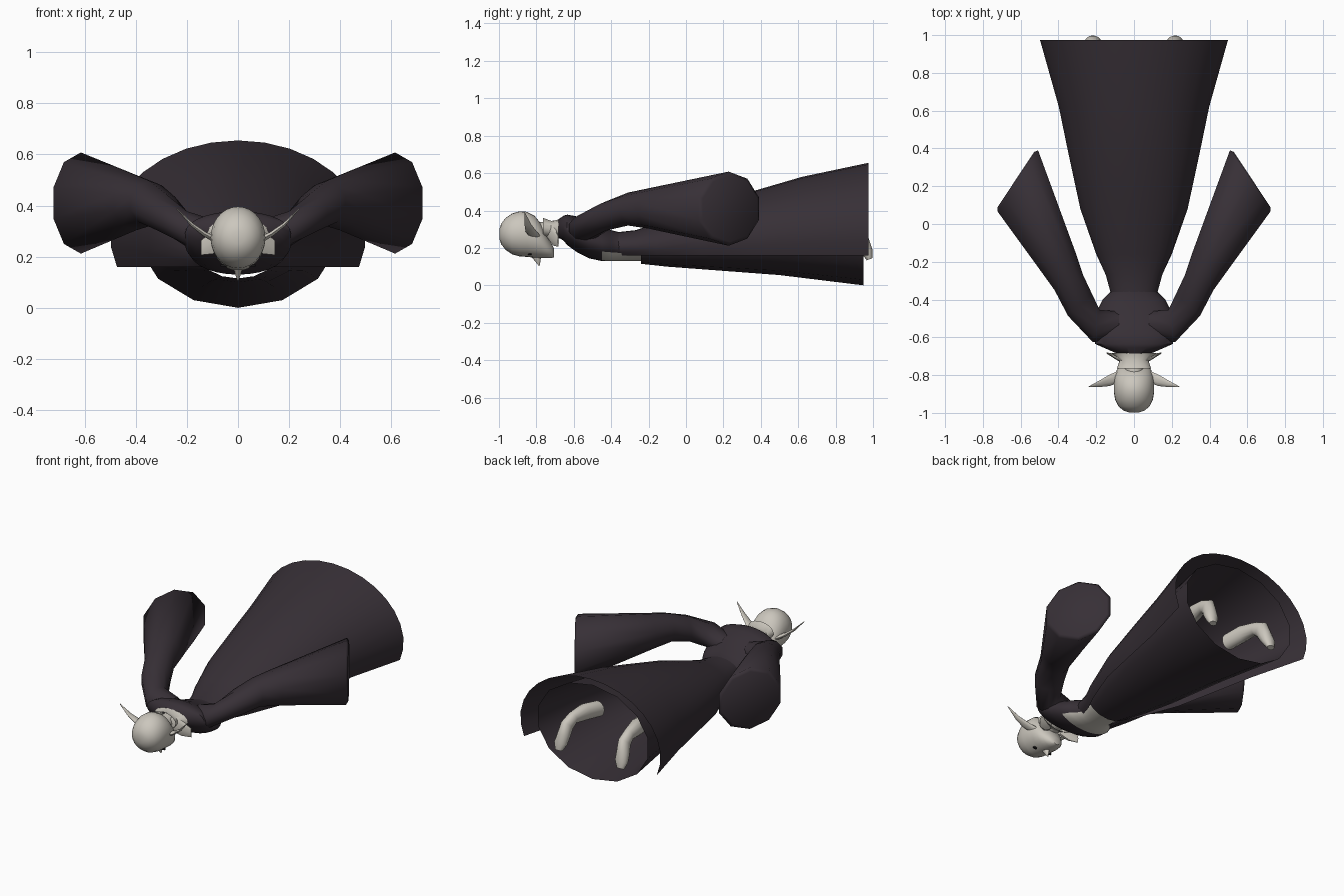
import bpy, bmesh, math
from mathutils import Vector


def mat(name, c):
    m = bpy.data.materials.new(name)
    m.diffuse_color = (*c, 1)
    return m


ROBE = mat("dark plum cloth", (0.038, 0.029, 0.037))
SKIN = mat("pale grey skin", (0.60, 0.57, 0.51))
INK = mat("eye black", (0.012, 0.011, 0.012))


def loft(name, rings, mats, sides=24, cap=(False, False), arcs=None, rule=None, phase=0.0, angle=50):
    """Skin a tube through rings (centre, u, v); arcs gives an open start angle per ring."""
    bm = bmesh.new()
    rows = []
    for i, (c, u, v) in enumerate(rings):
        c, u, v = Vector(c), Vector(u), Vector(v)
        row = []
        for k in range(sides + (1 if arcs else 0)):
            if arcs:
                a = arcs[i] + (math.pi - 2 * arcs[i]) * k / sides
            else:
                a = phase + 2 * math.pi * k / sides
            row.append(bm.verts.new(c + u * math.cos(a) + v * math.sin(a)))
        rows.append(row)
    for a, b in zip(rows, rows[1:]):
        for k in range(sides):
            j = k + 1 if arcs else (k + 1) % sides
            bm.faces.new((a[k], a[j], b[j], b[k]))
    if cap[0]:
        bm.faces.new(rows[0])
    if cap[1]:
        bm.faces.new(rows[-1])
    bmesh.ops.recalc_face_normals(bm, faces=bm.faces)
    if rule:
        for f in bm.faces:
            f.material_index = rule(f.calc_center_median())
    me = bpy.data.meshes.new(name)
    bm.to_mesh(me)
    bm.free()
    for m in mats:
        me.materials.append(m)
    ob = bpy.data.objects.new(name, me)
    bpy.context.collection.objects.link(ob)
    bpy.context.view_layer.objects.active = ob
    bpy.ops.object.select_all(action='DESELECT')
    ob.select_set(True)
    bpy.ops.object.shade_smooth_by_angle(angle=math.radians(angle))
    return ob


def along_y(rows):
    """Rows of (y, half width, low z, high z) become upright elliptical rings."""
    return [((0, y, (lo + hi) / 2), (w, 0, 0), (0, 0, (hi - lo) / 2)) for y, w, lo, hi in rows]


# Outer coat, open along the front (underside)
coat = [(-0.36, 0.125, 0.21, 0.285), (-0.27, 0.15, 0.21, 0.295), (-0.16, 0.20, 0.215, 0.33),
        (0.08, 0.285, 0.225, 0.42), (0.38, 0.35, 0.245, 0.51), (0.62, 0.40, 0.26, 0.58),
        (0.975, 0.50, 0.28, 0.655)]
loft("outer_coat", [((0, y, zc), (w, 0, 0), (0, 0, top - zc)) for y, w, zc, top in coat], [ROBE], 18,
     arcs=[math.asin((0.16 - zc) / (top - zc)) for y, w, zc, top in coat])

# Inner skirt
loft("inner_skirt", along_y([(-0.24, 0.145, 0.115, 0.29), (-0.1, 0.20, 0.10, 0.34),
                             (0.1, 0.26, 0.085, 0.41), (0.5, 0.335, 0.055, 0.525),
                             (0.95, 0.40, 0.0, 0.605)]), [ROBE], 14, phase=math.pi / 2)

# Torso with bare midriff on the underside
torso = [(-0.22, 0.135, 0.13, 0.29), (-0.30, 0.125, 0.13, 0.285), (-0.36, 0.125, 0.13, 0.285),
         (-0.40, 0.165, 0.13, 0.295), (-0.45, 0.19, 0.13, 0.31), (-0.52, 0.205, 0.145, 0.34),
         (-0.58, 0.215, 0.175, 0.368), (-0.635, 0.205, 0.215, 0.378), (-0.655, 0.16, 0.24, 0.372),
         (-0.69, 0.08, 0.26, 0.348)]
loft("torso", along_y(torso), [ROBE, SKIN], 28, cap=(False, True),
     rule=lambda c: 1 if c.z < 0.175 and -0.44 < c.y else 0)

# Neck and head
loft("neck", along_y([(-0.64, 0.055, 0.25, 0.34), (-0.70, 0.048, 0.25, 0.335), (-0.80, 0.05, 0.23, 0.34)]),
     [SKIN], 16, cap=(True, True))
head = [(-0.998, 0.025, 0.25, 0.30), (-0.988, 0.055, 0.22, 0.33), (-0.965, 0.083, 0.19, 0.36),
        (-0.93, 0.100, 0.166, 0.384), (-0.89, 0.107, 0.155, 0.396), (-0.85, 0.107, 0.152, 0.393),
        (-0.81, 0.103, 0.148, 0.372), (-0.775, 0.092, 0.145, 0.33), (-0.745, 0.073, 0.145, 0.27),
        (-0.72, 0.050, 0.146, 0.225), (-0.705, 0.025, 0.150, 0.195)]
loft("head", along_y(head), [SKIN], 28, cap=(True, True))

# Nose, pointing down
loft("nose", [((0, -0.805, 0.165), (0.02, 0, 0), (0, 0.035, 0)),
              ((0, -0.795, 0.135), (0.012, 0, 0), (0, 0.018, 0)),
              ((0, -0.785, 0.106), (0.003, 0, 0), (0, 0.004, 0))], [SKIN], 10, cap=(True, True))

for s, side in ((1, "left"), (-1, "right")):
    # Long curved pointed ears
    loft("ear_" + side, [((s * 0.085, -0.81, 0.265), (0, 0.032, 0), (-s * 0.010, 0, 0.010)),
                         ((s * 0.13, -0.828, 0.288), (0, 0.030, 0), (-s * 0.006, 0, 0.008)),
                         ((s * 0.18, -0.845, 0.325), (0, 0.018, 0), (-s * 0.004, 0, 0.006)),
                         ((s * 0.24, -0.862, 0.388), (0, 0.002, 0), (-s * 0.001, 0, 0.001))],
         [SKIN], 10, cap=(True, True))
    # Painted eyes on the face
    loft("eye_" + side, [((s * 0.046, -0.835, 0.170), (0.022, 0, 0), (0, 0.009, 0)),
                         ((s * 0.046, -0.835, 0.161), (0.022, 0, 0), (0, 0.009, 0))],
         [INK], 12, cap=(True, True))
    # Pale collar points
    loft("collar_point_" + side, [((s * 0.04, -0.725, 0.29), (0, 0.025, 0), (0, 0, 0.05)),
                                  ((s * 0.09, -0.705, 0.26), (0, 0.016, 0), (0, 0, 0.05)),
                                  ((s * 0.145, -0.683, 0.235), (0, 0.003, 0), (0, 0, 0.03))],
         [SKIN], 10, cap=(True, True))
    # Bell sleeves with slanted cuffs closed by a rounded end
    arm = [((0.08, -0.53, 0.27), (0, 1), 0.07, 0.07), ((0.20, -0.54, 0.308), (-0.2, 0.98), 0.092, 0.07),
           ((0.285, -0.43, 0.37), (-0.75, 0.66), 0.09, 0.078), ((0.345, -0.31, 0.408), (-0.88, 0.47), 0.09, 0.088),
           ((0.40, -0.20, 0.411), (-0.84, 0.54), 0.11, 0.108), ((0.615, 0.228, 0.41), (-0.55, 0.83), 0.205, 0.198),
           ((0.625, 0.236, 0.41), (-0.55, 0.83), 0.185, 0.178)]
    loft("sleeve_" + side, [((s * c[0], c[1], c[2]), (s * d[0] * ru, d[1] * ru, 0), (0, 0, rv))
                            for c, d, ru, rv in arm], [ROBE], 10, cap=(False, True), phase=math.pi / 2, angle=120)
    # Lower leg and tiptoe foot inside the skirt
    leg = [((0.165, 0.66, 0.30), 0.045, (0, 0, 0.05)), ((0.185, 0.77, 0.315), 0.045, (0, 0, 0.052)),
           ((0.20, 0.87, 0.31), 0.034, (0, 0.01, 0.038)), ((0.205, 0.92, 0.28), 0.036, (0, 0.036, 0.034)),
           ((0.212, 0.945, 0.225), 0.040, (0, 0.036, 0.018)), ((0.217, 0.968, 0.18), 0.042, (0, 0.029, 0.012)),
           ((0.22, 0.982, 0.14), 0.024, (0, 0.016, 0.006))]
    loft("leg_" + side, [((s * c[0], c[1], c[2]), (s * r, 0, 0), v) for c, r, v in leg],
         [SKIN], 14, cap=(True, True))

# Flared collar around the neck
loft("collar_ring", along_y([(-0.765, 0.09, 0.255, 0.362), (-0.72, 0.075, 0.25, 0.345), (-0.682, 0.12, 0.235, 0.352)]),
     [SKIN], 18)
